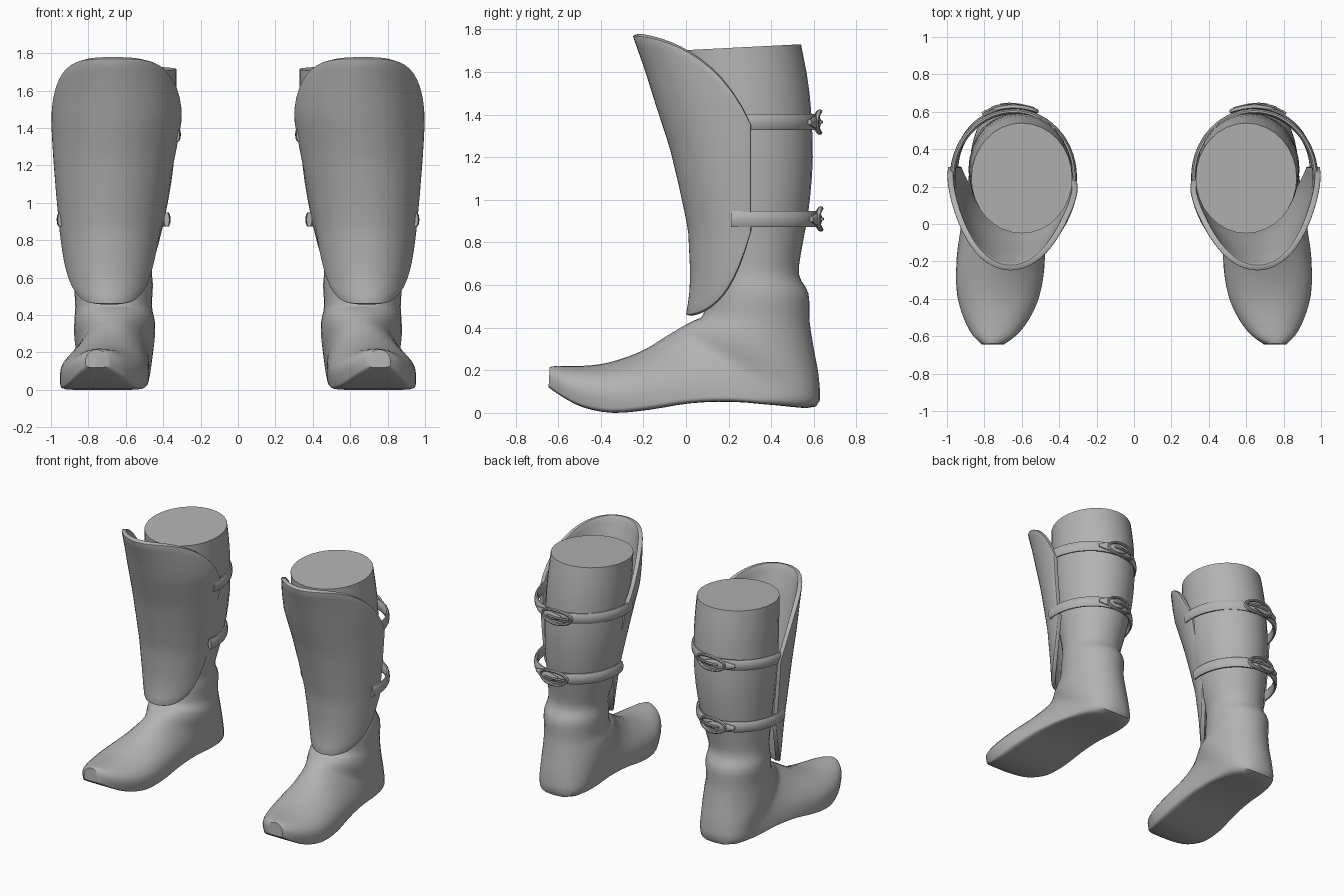
import bpy, bmesh
from math import sin, cos, pi, radians, copysign
from mathutils import Vector

cube = bpy.data.objects.get("Cube")
if cube:
    bpy.data.objects.remove(cube, do_unlink=True)

grey = bpy.data.materials.new("plain_grey")
grey.use_nodes = True
grey.diffuse_color = (0.45, 0.45, 0.45, 1)
bsdf = next(n for n in grey.node_tree.nodes if n.type == 'BSDF_PRINCIPLED')
bsdf.inputs["Base Color"].default_value = grey.diffuse_color


def smooth_rows(rows, steps):
    """Catmull-Rom interpolation through rows of numbers."""
    out = []
    for i in range(len(rows) - 1):
        a, b, c, d = (rows[min(max(i + k, 0), len(rows) - 1)] for k in (-1, 0, 1, 2))
        for k in range(steps):
            t = k / steps
            out.append([q + t / 2 * (r - p + t * (2*p - 5*q + 4*r - s + t * (3*(q - r) + s - p)))
                        for p, q, r, s in zip(a, b, c, d)])
    return out + [list(rows[-1])]


def at(table, z):
    """Linear lookup of the values belonging to height z."""
    for lo, hi in zip(table, table[1:]):
        if z <= hi[0]:
            break
    t = (z - lo[0]) / (hi[0] - lo[0])
    return [a + t * (b - a) for a, b in zip(lo[1:], hi[1:])]


def skin(bm, rings, wrap=True, loop=False, caps=True):
    """Join rows of points with quads."""
    vs = [[bm.verts.new(p) for p in ring] for ring in rings]
    n = len(vs[0])
    pairs = list(zip(vs, vs[1:])) + ([(vs[-1], vs[0])] if loop else [])
    for a, b in pairs:
        for j in range(n if wrap else n - 1):
            k = (j + 1) % n
            bm.faces.new((a[j], a[k], b[k], b[j]))
    if wrap and caps and not loop:
        bm.faces.new(vs[0])
        bm.faces.new(vs[-1])


def sweep(bm, path, up, thick, high, loop=False, sides=10, round_ends=False):
    """Run an oval section along a path."""
    rings, n = [], len(path)
    for i, p in enumerate(path):
        nxt = path[(i + 1) % n] if loop or i < n - 1 else p
        prv = path[i - 1] if loop or i > 0 else p
        out = (nxt - prv).normalized().cross(up).normalized()
        size = 1.0
        if round_ends:
            size = max(0.15, sin(pi * i / (n - 1))) ** 0.5
        rings.append([p + out * thick * cos(2*pi*j/sides) + up * high * size * sin(2*pi*j/sides)
                      for j in range(sides)])
    skin(bm, rings, loop=loop)


def finish(name, bm, mods=(), fix_normals=True):
    """Make the object, mirror it to the other leg and shade it."""
    if fix_normals:
        bmesh.ops.recalc_face_normals(bm, faces=bm.faces)
    mesh = bpy.data.meshes.new(name)
    bm.to_mesh(mesh)
    bm.free()
    mesh.materials.append(grey)
    ob = bpy.data.objects.new(name, mesh)
    bpy.context.collection.objects.link(ob)
    bpy.ops.object.select_all(action='DESELECT')
    ob.select_set(True)
    bpy.context.view_layer.objects.active = ob
    for kind, settings in list(mods) + [('MIRROR', {"use_mirror_merge": False})]:
        m = ob.modifiers.new(kind.title(), kind)
        for key, value in settings.items():
            setattr(m, key, value)
        bpy.ops.object.modifier_apply(modifier=m.name)
    bpy.ops.object.shade_smooth_by_angle(angle=radians(40))


# Boots: sections fan from the level shaft rim round the heel to the toe
# front y, front z, back y, back z, centre x, half width, flatness of the sole
sections = [
    (-.05, 1.7, .54, 1.73, -.6, .27, 0),
    (-.04, 1.5, .58, 1.5, -.605, .275, 0),
    (-.01, 1.2, .595, 1.2, -.615, .27, 0),
    (.04, .95, .575, .95, -.63, .245, 0),
    (.08, .78, .545, .78, -.645, .22, 0),
    (.11, .66, .53, .65, -.66, .2, 0),
    (.1, .56, .575, .56, -.665, .21, 0),
    (.08, .46, .58, .43, -.665, .205, 0),
    (.04, .435, .6, .3, -.66, .215, 0),
    (0, .415, .625, .15, -.66, .215, .1),
    (-.05, .385, .61, .03, -.66, .2, .4),
    (-.1, .355, .43, .035, -.67, .2, .9),
    (-.18, .305, .22, .052, -.685, .21, 1),
    (-.27, .265, .02, .045, -.7, .225, 1),
    (-.37, .235, -.17, .015, -.715, .235, 1),
    (-.46, .222, -.34, 0, -.725, .22, 1),
    (-.55, .22, -.48, .025, -.735, .175, 1),
    (-.61, .22, -.58, .075, -.745, .12, 1),
    (-.64, .215, -.645, .12, -.755, .06, .8)]
rings = []
for fy, fz, by, bz, cx, hw, flat in smooth_rows(sections, 3):
    flat = min(max(flat, 0), 1)
    front, back = Vector((cx, fy, fz)), Vector((cx, by, bz))
    mid = back.lerp(front, 0.5 - 0.15 * flat)
    ring = []
    for j in range(32):
        c, s = cos(pi * j / 16), sin(pi * j / 16)
        if c < 0:  # square off the underside
            e = 1 - 0.8 * flat
            c, s = -abs(c) ** e, copysign(abs(s) ** e, s)
        p = mid + (front - mid) * c if c > 0 else mid + (back - mid) * -c
        ring.append(p + Vector((hw * s, 0, 0)))
    rings.append(ring)
bm = bmesh.new()
skin(bm, rings)
finish("boots", bm)

# Shin guards: curved shells with rounded top and bottom edges
# height, front y, centre x, half width
shape = [(.46, 0, -.69, .2), (.55, .015, -.69, .225), (.65, .02, -.69, .242),
         (.86, .01, -.685, .27), (1.05, -.03, -.675, .298), (1.24, -.075, -.663, .325),
         (1.47, -.15, -.648, .354), (1.6, -.19, -.65, .352), (1.77, -.25, -.66, .335)]
bm = bmesh.new()
grid = []
for v in range(25):
    row = []
    for u in range(33):
        s = u / 16 - 1
        low, high = .46 + .39 * abs(s) ** 4, 1.77 - .42 * abs(s) ** 3.6
        z = low + (high - low) * v / 24
        fy, cx, hw = at(shape, z)
        t = s * pi / 2
        edge = .28 - .025 * sin(t)
        row.append((cx + hw * sin(t), fy + (edge - fy) * (1 - cos(t)), z))
    grid.append(row)
skin(bm, grid, wrap=False)
finish("shin_guards", bm, fix_normals=False, mods=[
    ('SOLIDIFY', {"thickness": .032, "offset": -1}),
    ('BEVEL', {"width": .008, "segments": 2, "limit_method": 'ANGLE', "angle_limit": radians(50)})])


# Straps with buckles: height, centre x, half width, centre y, back y
UP, BACK = Vector((0, 0, 1)), Vector((0, 1, 0))
levels = {"upper": (1.365, -.645, .325, .25, .602), "lower": (.91, -.665, .29, .28, .607)}
for level, (z, cx, hw, cy, back) in levels.items():
    def around(angle, lift=0.0, dz=0.0):
        a = radians(angle)
        return Vector((cx + (hw + lift) * cos(a), cy + (back - cy + lift) * sin(a), z + dz))

    bm = bmesh.new()
    sweep(bm, [around(-12 + 204 * i / 32) for i in range(33)], UP, .015, .04)
    finish(level + "_straps", bm)

    # Free strap end lying over the band
    bm = bmesh.new()
    sweep(bm, [around(82 + 36 * i / 12, .02) for i in range(13)], UP, .012, .034, round_ends=True)
    finish(level + "_strap_ends", bm)

    # Oval frame and prong
    bm = bmesh.new()
    frame = [around(88 + 19 * cos(pi * i / 12), .026, .05 * sin(pi * i / 12)) for i in range(24)]
    sweep(bm, frame, BACK, .01, .012, loop=True, sides=8)
    sweep(bm, [around(72 + 9 * i, .034) for i in range(4)], UP, .008, .008, sides=6)
    finish(level + "_buckles", bm)
